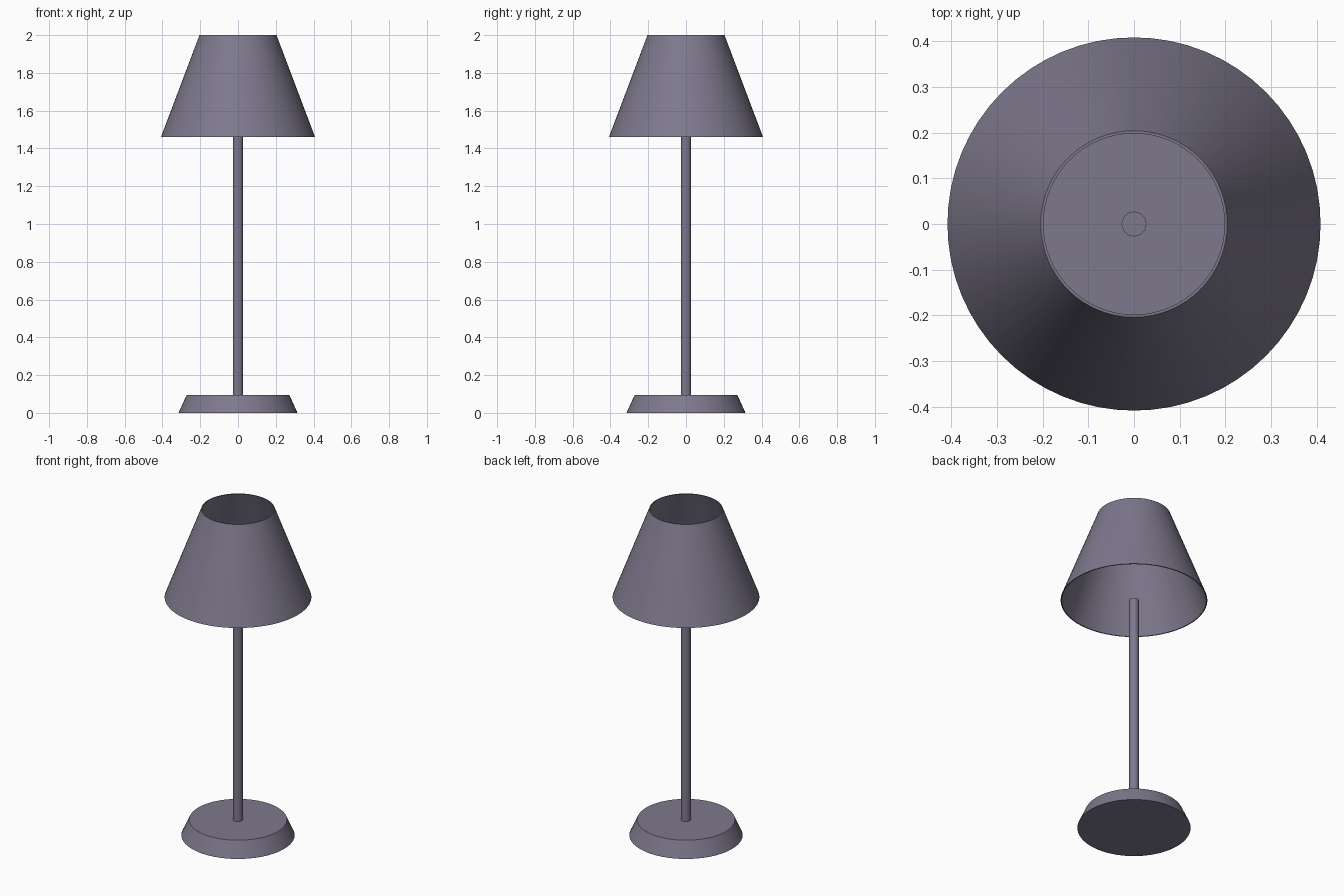
import bpy
import bmesh
import math

cube = bpy.data.objects.get("Cube")
if cube:
    bpy.data.objects.remove(cube, do_unlink=True)

# Single muted violet-grey finish
finish = bpy.data.materials.new("muted_violet_grey")
finish.use_nodes = True
colour = (0.21, 0.19, 0.265, 1.0)
finish.diffuse_color = colour
finish.node_tree.nodes["Principled BSDF"].inputs["Base Color"].default_value = colour


def lathe(name, profile, sides):
    """Spin a closed (radius, height) outline around z; points on the axis merge."""
    bm = bmesh.new()
    verts = [bm.verts.new((r, 0, z)) for r, z in profile]
    edges = [bm.edges.new((a, b)) for a, b in zip(verts, verts[1:])]
    if profile[0][0] > 0:
        edges.append(bm.edges.new((verts[-1], verts[0])))
    bmesh.ops.spin(bm, geom=verts + edges, cent=(0, 0, 0), axis=(0, 0, 1),
                   angle=math.tau, steps=sides, use_merge=True)
    bmesh.ops.remove_doubles(bm, verts=bm.verts, dist=0.0001)
    bmesh.ops.recalc_face_normals(bm, faces=bm.faces)
    mesh = bpy.data.meshes.new(name)
    bm.to_mesh(mesh)
    bm.free()
    mesh.materials.append(finish)
    obj = bpy.data.objects.new(name, mesh)
    bpy.context.collection.objects.link(obj)
    bpy.ops.object.select_all(action='DESELECT')
    obj.select_set(True)
    bpy.context.view_layer.objects.active = obj
    bpy.ops.object.shade_smooth_by_angle(angle=math.radians(30))
    return obj


# Tapered foot
lathe("base", [(0, 0), (0.315, 0), (0.272, 0.095), (0, 0.095)], 64)

# Slim upright, ending level with the lower rim of the shade
lathe("pole", [(0, 0.09), (0.027, 0.09), (0.027, 1.46), (0, 1.46)], 32)

# Open, thin-walled conical shade
lathe("shade", [(0.408, 1.46), (0.204, 2.0), (0.198, 2.0), (0.402, 1.46)], 64)
